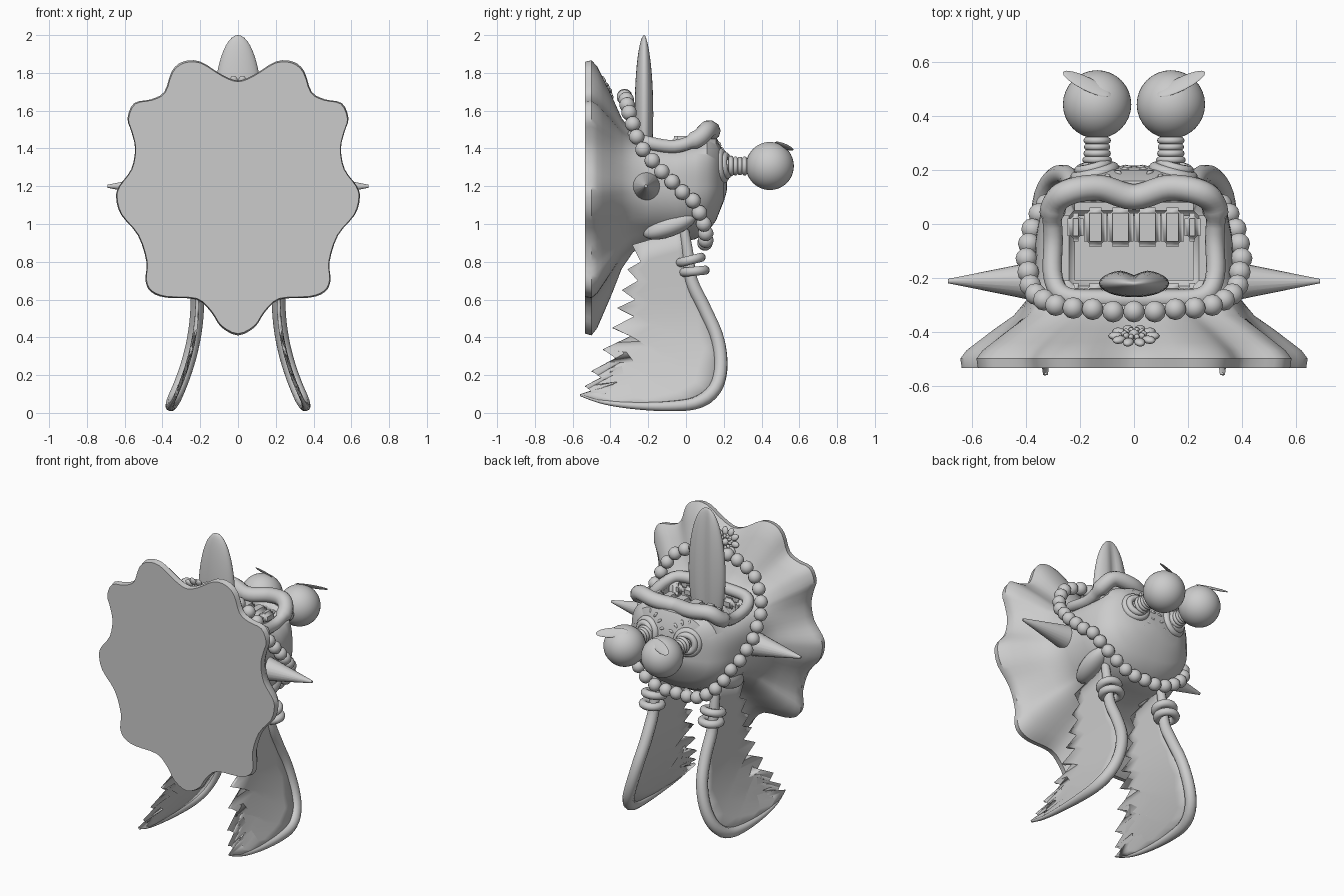
import bpy, bmesh, math
from mathutils import Vector, Matrix

if "Cube" in bpy.data.objects:
    bpy.data.objects.remove(bpy.data.objects["Cube"])

clay = bpy.data.materials.new("clay_grey")
clay.use_nodes = True
clay.diffuse_color = (0.6, 0.6, 0.6, 1)
clay.node_tree.nodes["Principled BSDF"].inputs["Base Color"].default_value = (0.6, 0.6, 0.6, 1)


def finish(name, bm, angle=40):
    bmesh.ops.recalc_face_normals(bm, faces=bm.faces)
    me = bpy.data.meshes.new(name)
    bm.to_mesh(me)
    bm.free()
    ob = bpy.data.objects.new(name, me)
    bpy.context.collection.objects.link(ob)
    me.materials.append(clay)
    bpy.ops.object.select_all(action='DESELECT')
    ob.select_set(True)
    bpy.context.view_layer.objects.active = ob
    bpy.ops.object.shade_smooth_by_angle(angle=math.radians(angle))
    return ob


def frame(loc, normal, along):
    """Matrix with local z on normal and local x near along."""
    n = Vector(normal).normalized()
    a = Vector(along)
    a = (a - n * a.dot(n)).normalized()
    m = Matrix((a, n.cross(a), n)).transposed().to_4x4()
    return Matrix.Translation(loc) @ m


def ball(bm, matrix, size, seg=16):
    bmesh.ops.create_uvsphere(bm, u_segments=seg, v_segments=seg * 3 // 4, radius=1,
                              matrix=matrix @ Matrix.Diagonal((*size, 1)))


def ring(bm, matrix, major, minor, n=24, k=10):
    rows = []
    for i in range(n):
        a = math.tau * i / n
        rows.append([bm.verts.new(matrix @ Vector((
            (major + minor * math.cos(math.tau * j / k)) * math.cos(a),
            (major + minor * math.cos(math.tau * j / k)) * math.sin(a),
            minor * math.sin(math.tau * j / k)))) for j in range(k)])
    for i in range(n):
        for j in range(k):
            r, s = rows[i], rows[(i + 1) % n]
            bm.faces.new((r[j], s[j], s[(j + 1) % k], r[(j + 1) % k]))


def spline(pts, steps, closed=False):
    p = [Vector(q) for q in pts]
    n = len(p)
    get = (lambda i: p[i % n]) if closed else (lambda i: p[max(0, min(n - 1, i))])
    out = []
    for i in range(n if closed else n - 1):
        a, b, c, d = (get(i + k) for k in (-1, 0, 1, 2))
        for s in range(steps):
            t = s / steps
            out.append(0.5 * (2 * b + (c - a) * t + (2 * a - 5 * b + 4 * c - d) * t * t
                              + (3 * b - a - 3 * c + d) * t ** 3))
    return out if closed else out + [p[-1]]


def resample(pts, count):
    total = sum((b - a).length for a, b in zip(pts, pts[1:]))
    out, run, k = [], 0, 0
    for i in range(count):
        goal = total * i / (count - 1)
        while k < len(pts) - 2 and run + (pts[k + 1] - pts[k]).length < goal:
            run += (pts[k + 1] - pts[k]).length
            k += 1
        out.append(pts[k].lerp(pts[k + 1], min(1, (goal - run) / (pts[k + 1] - pts[k]).length)))
    return out


def tube(name, pts, radii, closed=False):
    cu = bpy.data.curves.new(name, 'CURVE')
    cu.dimensions, cu.bevel_depth, cu.bevel_resolution = '3D', 1, 3
    cu.use_fill_caps = True
    sp = cu.splines.new('POLY')
    sp.points.add(len(pts) - 1)
    sp.use_cyclic_u = closed
    for q, v, r in zip(sp.points, pts, radii):
        q.co, q.radius = (*v, 1), r
    sp.use_smooth = True
    cu.materials.append(clay)
    ob = bpy.data.objects.new(name, cu)
    bpy.context.collection.objects.link(ob)


def mirrored(half):
    return half + [(-p[0], *p[1:]) for p in half[-2:0:-1]]


# Head and scalloped frill, lofted front to back
outline = [(0, 1.76), (.085, 1.79), (.2, 1.86), (.29, 1.86), (.35, 1.81), (.39, 1.7), (.46, 1.66),
           (.55, 1.64), (.585, 1.56), (.565, 1.49), (.545, 1.4), (.565, 1.29), (.63, 1.2),
           (.645, 1.14), (.62, 1.05), (.53, .94), (.485, .8), (.49, .7), (.46, .64), (.38, .61),
           (.22, .6), (.14, .53), (.09, .455), (0, .41)]
rim = spline(mirrored(outline), 3, True)


def head_point(p, rx, top, bottom):
    a = math.atan2(p.y - 1.2, p.x)
    c, s = math.cos(a), math.sin(a)
    e, h = (3.5, top - 1.2) if s > 0 else (2.2, 1.2 - bottom)
    r = (abs(c / rx) ** e + abs(s / h) ** e) ** (-1 / e)
    return Vector((r * c, 1.2 + r * s))


neck = (.37, 1.44, .9)
sections = [(y, t, neck) for y, t in ((-.535, .02), (-.5, 0), (-.47, .08), (-.44, .22), (-.39, .46),
                                      (-.34, .72), (-.28, .9), (-.2, 1))]
sections += [(-.05, 1, (.365, 1.42, .9)), (.05, 1, (.345, 1.43, .92)), (.11, 1, (.32, 1.47, .95)),
             (.16, 1, (.27, 1.46, 1.02)), (.2, 1, (.17, 1.38, 1.12)), (.215, 1, (.06, 1.28, 1.17))]
bm = bmesh.new()
loops = []
for y, t, shape in sections:
    flat = [p.lerp(head_point(p, *shape), t) for p in rim]
    loops.append([bm.verts.new((p.x, y, p.y)) for p in flat])
n = len(rim)
for a, b in zip(loops, loops[1:]):
    for i in range(n):
        bm.faces.new((a[i], a[(i + 1) % n], b[(i + 1) % n], b[i]))
for loop, y in ((loops[0], -.535), (loops[-1], .218)):
    hub = bm.verts.new((0, y, 1.2))
    for i in range(n):
        bm.faces.new((loop[i], loop[(i + 1) % n], hub))
head = finish("head_and_frill", bm)

# Mouth cavity
bm = bmesh.new()
bmesh.ops.create_cube(bm, size=1, matrix=Matrix.Translation((0, -.09, 1.41)) @ Matrix.Diagonal((.54, .34, .42, 1)))
bmesh.ops.bevel(bm, geom=bm.edges[:], offset=.05, segments=3, affect='EDGES')
cutter = finish("mouth_cutter", bm)
cutter.hide_render = True
cut = head.modifiers.new("mouth", 'BOOLEAN')
cut.operation, cut.object, cut.solver = 'DIFFERENCE', cutter, 'EXACT'
bpy.context.view_layer.objects.active = head
bpy.ops.object.modifier_apply(modifier="mouth")
bpy.data.objects.remove(cutter)

# Lips
lip = spline(mirrored([(0, .1, 1.475), (.13, .135, 1.49), (.25, .115, 1.5), (.3, .06, 1.45), (.3, -.06, 1.41),
                       (.3, -.2, 1.43), (.25, -.27, 1.46), (.1, -.28, 1.47), (0, -.28, 1.47)]), 5, True)
tube("lips", lip, [.036 + .012 * (p.y > .04) for p in lip], True)

# Teeth
bm = bmesh.new()
for side in (-1, 1):
    for x, w in ((.05, .098), (.143, .084), (.217, .06)):
        for y, depth, z in ((-.012, .145 - .04 * (w < .07), 1.43), (-.245, .05, 1.4)):
            bmesh.ops.create_cube(bm, size=1, matrix=Matrix.Translation((side * x, y, z))
                                  @ Matrix.Diagonal((w, depth, .07, 1)))
bmesh.ops.bevel(bm, geom=bm.edges[:], offset=.02, segments=3, affect='EDGES')
finish("teeth", bm, 60)

# Tongue with a central groove
bm = bmesh.new()
ball(bm, Matrix.Translation((0, -.22, 1.58)), (.13, .052, .42), 32)
for v in bm.verts:
    if v.co.y > -.22:
        v.co.y -= .022 * math.exp(-(v.co.x / .03) ** 2) * (v.co.y + .22) / .052
finish("tongue", bm, 80)

# Bead necklace
strand = [(0, -.325, 1.675), (.085, -.325, 1.67), (.165, -.315, 1.655), (.245, -.31, 1.62), (.31, -.295, 1.57),
          (.35, -.27, 1.495), (.38, -.245, 1.42), (.39, -.19, 1.35), (.4, -.14, 1.29), (.39, -.07, 1.22),
          (.375, -.01, 1.16), (.35, .04, 1.12), (.32, .075, 1.05), (.26, .1, .98), (.17, .105, .92),
          (.08, .1, .9), (0, .1, .9)]
path = spline(mirrored(strand), 6, True)
bm = bmesh.new()
for p in resample(path + [path[0]], 37)[:-1]:
    ball(bm, Matrix.Translation(p), (.041, .041, .041), 12)
finish("bead_necklace", bm, 60)

# Flower on the frill
bm = bmesh.new()
base = frame((0, -.415, 1.7), (0, .93, .37), (1, 0, 0))
for i in range(10):
    turn = base @ Matrix.Rotation(math.tau * i / 10, 4, 'Z')
    ball(bm, turn @ Matrix.Translation((.068, 0, 0)), (.027, .02, .014), 12)
    ball(bm, turn @ Matrix.Translation((.035, 0, .008)), (.014, .01, .012), 8)
ball(bm, base, (.022, .022, .025), 12)
finish("frill_flower", bm, 60)

lead = [(-.01, .97), (.01, .85), (.03, .7), (.1, .55), (.165, .4), (.185, .25), (.155, .13), (.06, .055),
        (-.1, .035), (-.3, .04), (-.45, .06), (-.56, .095)]
trail = [(-.285, .89), (-.24, .8), (-.31, .76), (-.255, .7), (-.34, .65), (-.27, .6), (-.365, .555),
         (-.275, .51), (-.39, .45), (-.285, .41), (-.44, .335), (-.315, .32), (-.5, .22), (-.34, .245),
         (-.535, .14), (-.365, .16), (-.56, .095)]


def wing_point(side, p):
    return Vector((side * (.215 + .16 * (max(0, .6 - p.y) / .6) ** 2), p.x, p.y))


for side, tag in ((1, "left"), (-1, "right")):
    # Eyeball on a ringed stalk
    eye = Vector((side * .137, .444, 1.307))
    bm = bmesh.new()
    ball(bm, Matrix.Translation(eye), (.127, .127, .127), 32)
    finish(tag + "_eyeball", bm)
    bm = bmesh.new()
    bmesh.ops.create_cone(bm, cap_ends=True, segments=20, radius1=.034, radius2=.034, depth=.2,
                          matrix=frame((eye.x, .25, eye.z), (0, 1, 0), (1, 0, 0)))
    for y, major in ((.238, .042), (.262, .038), (.286, .036), (.31, .038)):
        ring(bm, frame((eye.x, y, eye.z), (0, 1, 0), (1, 0, 0)), major, .013)
    socket = frame((side * .145, .185, 1.307), (side * .25, .95, .1), (1, 0, 0))
    ring(bm, socket @ Matrix.Translation((0, 0, .005)), .07, .024)
    ring(bm, socket @ Matrix.Translation((0, 0, .028)), .052, .02)
    finish(tag + "_eye_stalk", bm)
    bm = bmesh.new()
    for i in range(16):
        ball(bm, socket @ Matrix.Rotation(math.tau * i / 16, 4, 'Z') @ Matrix.Translation((.118, 0, -.012)),
             (.022, .01, .014), 8)
    finish(tag + "_socket_petals", bm, 60)
    bm = bmesh.new()
    ball(bm, frame((side * .175, .52, 1.412), (side * -.2, .6, .75), (side * .86, .45, -.1)), (.1, .032, .007))
    finish(tag + "_eyebrow", bm, 60)

    # Side horn
    bm = bmesh.new()
    bmesh.ops.create_cone(bm, cap_ends=True, segments=20, radius1=.085, radius2=.008, depth=.38,
                          matrix=frame((side * .5, -.212, 1.2), (side, 0, 0), (0, 1, 0)))
    finish(tag + "_horn", bm)

    # Shoulder leaf
    bm = bmesh.new()
    ball(bm, frame((side * .25, -.085, .995), (side, 0, -.3), (0, .92, .38)), (.15, .06, .075), 20)
    finish(tag + "_shoulder", bm, 60)

    # Feathered arm: thick leading edge and toothed web
    edge = [wing_point(side, p) for p in resample(spline(lead, 5), 49)]
    tube(tag + "_arm_edge", edge, [min(.036, .026 + .001 * i) * min(1, (52 - i) / 24) for i in range(49)])
    bm = bmesh.new()
    rows = []
    for a, b in zip(resample(spline(lead, 5), len(trail)), trail):
        rows.append([bm.verts.new(wing_point(side, a.lerp(Vector(b), j / 5))) for j in range(6)])
    for r, s in zip(rows, rows[1:]):
        for j in range(5):
            bm.faces.new((r[j], r[j + 1], s[j + 1], s[j]))
    bmesh.ops.remove_doubles(bm, verts=bm.verts, dist=.0005)
    web = finish(tag + "_arm_web", bm)
    solid = web.modifiers.new("thickness", 'SOLIDIFY')
    solid.thickness, solid.offset = .02, 0

    # Wrist bangles
    bm = bmesh.new()
    for y, z, tilt in ((.025, .81, .25), (.045, .75, .1)):
        ring(bm, frame((side * .215, y, z), (0, -tilt, 1), (1, 0, 0)), .056, .025)
    finish(tag + "_bangles", bm)
